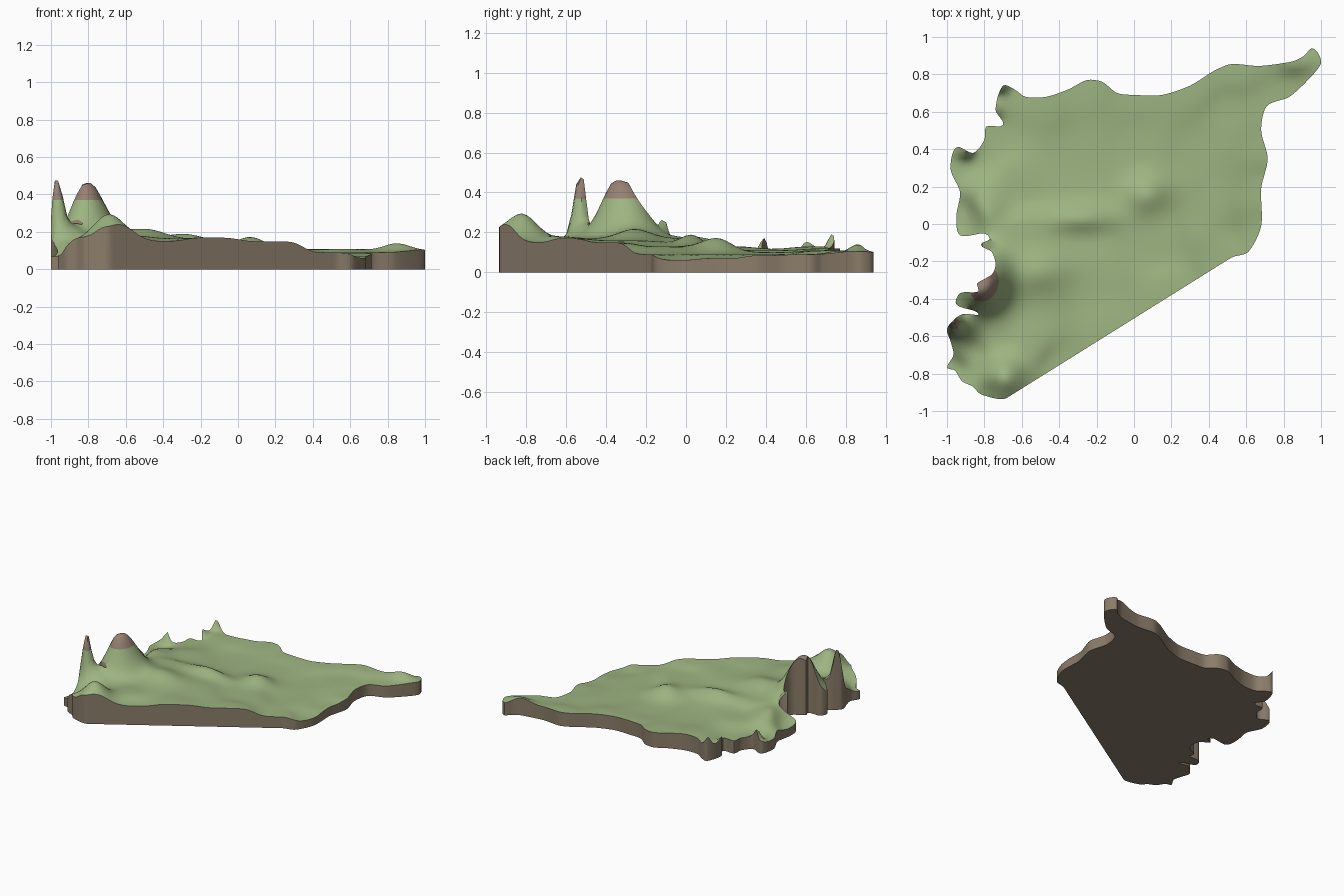
import bpy, bmesh, math
from mathutils import Vector
from mathutils.geometry import delaunay_2d_cdt

if "Cube" in bpy.data.objects:
    bpy.data.objects.remove(bpy.data.objects["Cube"])


def material(name, rgb):
    m = bpy.data.materials.new(name)
    m.diffuse_color = (*rgb, 1)
    m.use_nodes = True
    m.node_tree.nodes["Principled BSDF"].inputs["Base Color"].default_value = m.diffuse_color
    return m


# Border of the land, clockwise from the north-east tip
BORDER = [
    (.95, .94), (.98, .92), (1.0, .86), (.93, .77), (.83, .68), (.71, .63), (.68, .5),
    (.715, .35), (.68, .19), (.68, -.01), (.61, -.15), (.52, -.18), (-.68, -.93),
    (-.82, -.91), (-.86, -.87), (-.92, -.84), (-.96, -.78), (-1.0, -.77), (-.965, -.7),
    (-.98, -.63), (-1.0, -.56), (-.95, -.5), (-.91, -.48), (-.83, -.48), (-.95, -.43),
    (-.93, -.37), (-.83, -.36), (-.84, -.32), (-.76, -.27), (-.74, -.22), (-.76, -.15),
    (-.82, -.11), (-.77, -.08), (-.80, -.05), (-.93, -.06), (-.95, .04), (-.93, .17),
    (-.98, .29), (-.95, .41), (-.86, .38), (-.80, .45), (-.79, .52), (-.70, .53),
    (-.74, .61), (-.70, .74), (-.64, .72), (-.58, .68), (-.47, .68), (-.35, .72),
    (-.25, .77), (-.17, .76), (-.09, .70), (.0, .69), (.15, .69), (.3, .74),
    (.43, .82), (.52, .855), (.67, .845), (.85, .87), (.91, .90),
]

# Broad ground levels: x, y, z
LEVELS = [
    (-.68, -.93, .21), (-.83, -.9, .16), (-.98, -.75, .06), (-.9, -.68, .13),
    (-.4, -.75, .15), (-.15, -.6, .17), (.2, -.38, .15), (.5, -.19, .09),
    (.67, -.05, .06), (.68, .2, .07), (.7, .4, .085), (.7, .62, .09), (.98, .9, .1),
    (.55, .82, .11), (.3, .72, .11), (0, .68, .11), (-.25, .74, .12), (-.5, .66, .13),
    (-.7, .68, .12), (-.75, .5, .1), (-.93, .33, .08), (-.93, .05, .06),
    (-.78, .12, .15), (-.6, .2, .13), (-.6, -.05, .17), (-.5, -.4, .17),
    (-.55, -.65, .18), (-.2, -.3, .16), (.1, -.1, .13), (.4, .1, .09), (.35, .4, .09),
    (0, .45, .1), (-.3, .4, .11), (.5, .6, .09), (-.75, -.6, .17),
]

# Hills and peaks: x, y, extra height, width in x, width in y
PEAKS = [
    (-.79, -.29, .27, .085, .10), (-.84, -.38, .12, .07, .06), (-.97, -.53, .32, .028, .03),
    (-.92, -.54, .10, .06, .06), (-.70, -.81, .11, .08, .07), (-.50, -.25, .05, .11, .08),
    (-.28, .03, .05, .12, .05), (.07, .16, .06, .08, .07), (-.80, -.11, .11, .02, .015),
    (-.79, .02, .04, .07, .08), (-.72, .735, .08, .03, .02), (-.90, .39, .09, .03, .025),
    (.85, .86, .04, .07, .04), (-.74, .6, .04, .02, .03),
]


def ground(x, y):
    top = total = 0
    for lx, ly, lz in LEVELS:
        w = ((x - lx) ** 2 + (y - ly) ** 2 + .004) ** -1.8
        top += w * lz
        total += w
    z = top / total
    for px, py, h, sx, sy in PEAKS:
        z += h * math.exp(-.5 * (((x - px) / sx) ** 2 + ((y - py) / sy) ** 2))
    return max(.03, min(z, .475 if x < -.9 else .46))


def smooth_border(points, step=.018):
    # Rounded curve through the border points; the long border stays straight
    pts = [Vector(p) for p in points]
    out = []
    n = len(pts)
    for i in range(n):
        a, b = pts[i], pts[(i + 1) % n]
        length = (b - a).length
        ta = (b - pts[i - 1]).normalized() * length * .8
        tb = (pts[(i + 2) % n] - a).normalized() * length * .8
        count = max(2, round(length / step))
        for k in range(count):
            t = k / count
            if length > .5:
                out.append(a.lerp(b, t))
            else:
                out.append(a * (2*t**3 - 3*t*t + 1) + ta * (t**3 - 2*t*t + t)
                           + b * (3*t*t - 2*t**3) + tb * (t**3 - t*t))
    return out


def inside(p, loop):
    hit = False
    for i, a in enumerate(loop):
        b = loop[i - 1]
        if (a.y > p.y) != (b.y > p.y) and p.x < (b.x - a.x) * (p.y - a.y) / (b.y - a.y) + a.x:
            hit = not hit
    return hit


# Flat triangulated sheet: border plus an inner grid
border = smooth_border(BORDER)
n = len(border)
points = list(border)
STEP = .025
for i in range(-40, 41):
    for j in range(-40, 41):
        p = Vector(((i + .5 * (j % 2)) * STEP, j * STEP))
        if inside(p, border) and min((p - q).length_squared for q in border) > .00015:
            points.append(p)
flat, _, tris, *_ = delaunay_2d_cdt(points, [(i, (i + 1) % n) for i in range(n)], [], 1, 1e-5)

bm = bmesh.new()
verts = [bm.verts.new((p.x, p.y, ground(p.x, p.y))) for p in flat]
for t in tris:
    if inside(sum((flat[k] for k in t), Vector((0, 0))) / 3, border):
        bm.faces.new([verts[k] for k in t])
bmesh.ops.delete(bm, geom=[v for v in bm.verts if not v.link_faces], context='VERTS')

# Cut the high summits along the rock line
bmesh.ops.bisect_plane(bm, geom=bm.verts[:] + bm.edges[:] + bm.faces[:],
                       plane_co=(0, 0, .37), plane_no=(0, 0, 1))
bmesh.ops.triangulate(bm, faces=bm.faces[:])
for f in bm.faces:
    f.smooth = True
    f.material_index = 2 if f.calc_center_median().z > .37 else 0

# Vertical side walls and flat underside
rim = [e for e in bm.edges if e.is_boundary]
top_faces = set(bm.faces)
ret = bmesh.ops.extrude_edge_only(bm, edges=rim)["geom"]
for v in ret:
    if isinstance(v, bmesh.types.BMVert):
        v.co.z = 0
base = [e for e in ret if isinstance(e, bmesh.types.BMEdge) and e.is_boundary]
bmesh.ops.triangle_fill(bm, edges=base, use_beauty=True)
for f in bm.faces:
    if f not in top_faces:
        f.material_index = 1
        f.smooth = True
bmesh.ops.recalc_face_normals(bm, faces=bm.faces[:])

mesh = bpy.data.meshes.new("terrain_slab")
bm.to_mesh(mesh)
bm.free()
for m in (material("grass_green", (.34, .46, .22)),
          material("earth_brown", (.26, .205, .145)),
          material("summit_rock", (.30, .22, .165))):
    mesh.materials.append(m)
slab = bpy.data.objects.new("terrain_slab", mesh)
bpy.context.collection.objects.link(slab)
bpy.context.view_layer.objects.active = slab
slab.select_set(True)
bpy.ops.object.shade_smooth_by_angle(angle=math.radians(40))
